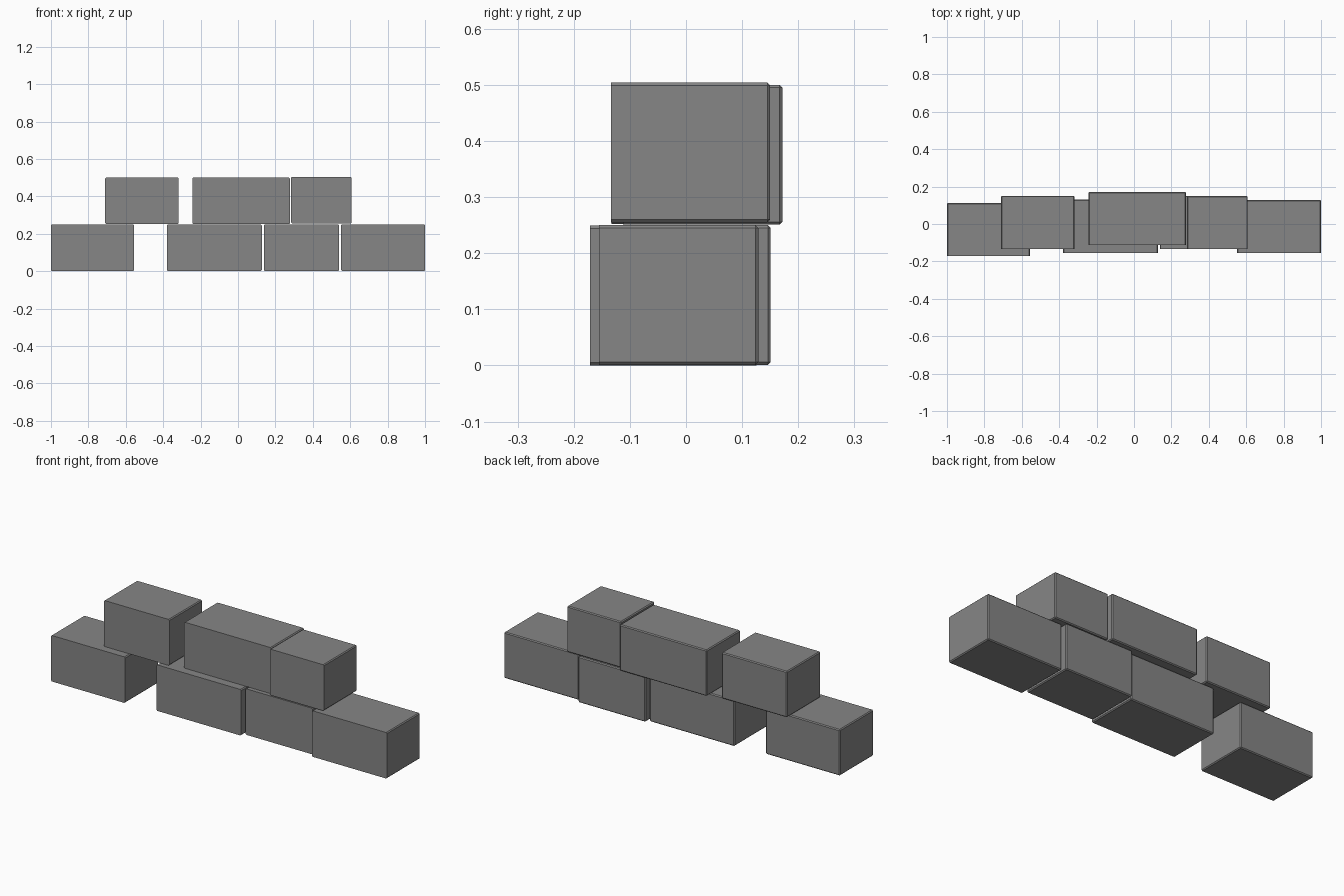
import bpy, bmesh

if "Cube" in bpy.data.objects:
    bpy.data.objects.remove(bpy.data.objects["Cube"])

DEPTH, HEIGHT, BEVEL = 0.284, 0.249, 0.005

# Dark grey stone
stone = bpy.data.materials.new("dark_stone")
stone.diffuse_color = (0.24, 0.24, 0.24, 1)
stone.use_nodes = True
stone.node_tree.nodes["Principled BSDF"].inputs["Base Color"].default_value = stone.diffuse_color


def brick(name, x0, x1, front, z0):
    """Block with chamfered sides and back; the front rim stays sharp."""
    bm = bmesh.new()
    bmesh.ops.create_cube(bm, size=1)
    for v in bm.verts:
        v.co.x = x1 if v.co.x > 0 else x0
        v.co.y = front + (DEPTH if v.co.y > 0 else 0)
        v.co.z = z0 + (HEIGHT if v.co.z > 0 else 0)
    edges = [e for e in bm.edges
             if max(v.co.y for v in e.verts) > front + DEPTH / 2]
    bmesh.ops.bevel(bm, geom=edges, offset=BEVEL, segments=1,
                    affect='EDGES', clamp_overlap=True)
    bmesh.ops.recalc_face_normals(bm, faces=bm.faces)
    mesh = bpy.data.meshes.new(name)
    bm.to_mesh(mesh)
    bm.free()
    mesh.materials.append(stone)
    obj = bpy.data.objects.new(name, mesh)
    bpy.context.collection.objects.link(obj)
    return obj


# Lower course: (left x, right x, front y, bottom z)
lower = [(-1.0, -0.556, -0.171, 0.0),
         (-0.38, 0.127, -0.154, 0.0),
         (0.138, 0.54, -0.133, 0.001),
         (0.551, 1.0, -0.155, 0.001)]
# Upper course
upper = [(-0.71, -0.318, -0.133, 0.252),
         (-0.244, 0.277, -0.112, 0.251),
         (0.284, 0.608, -0.134, 0.255)]

for course, bricks in (("lower", lower), ("upper", upper)):
    for i, dims in enumerate(bricks, 1):
        brick(f"{course}_brick_{i}", *dims)
